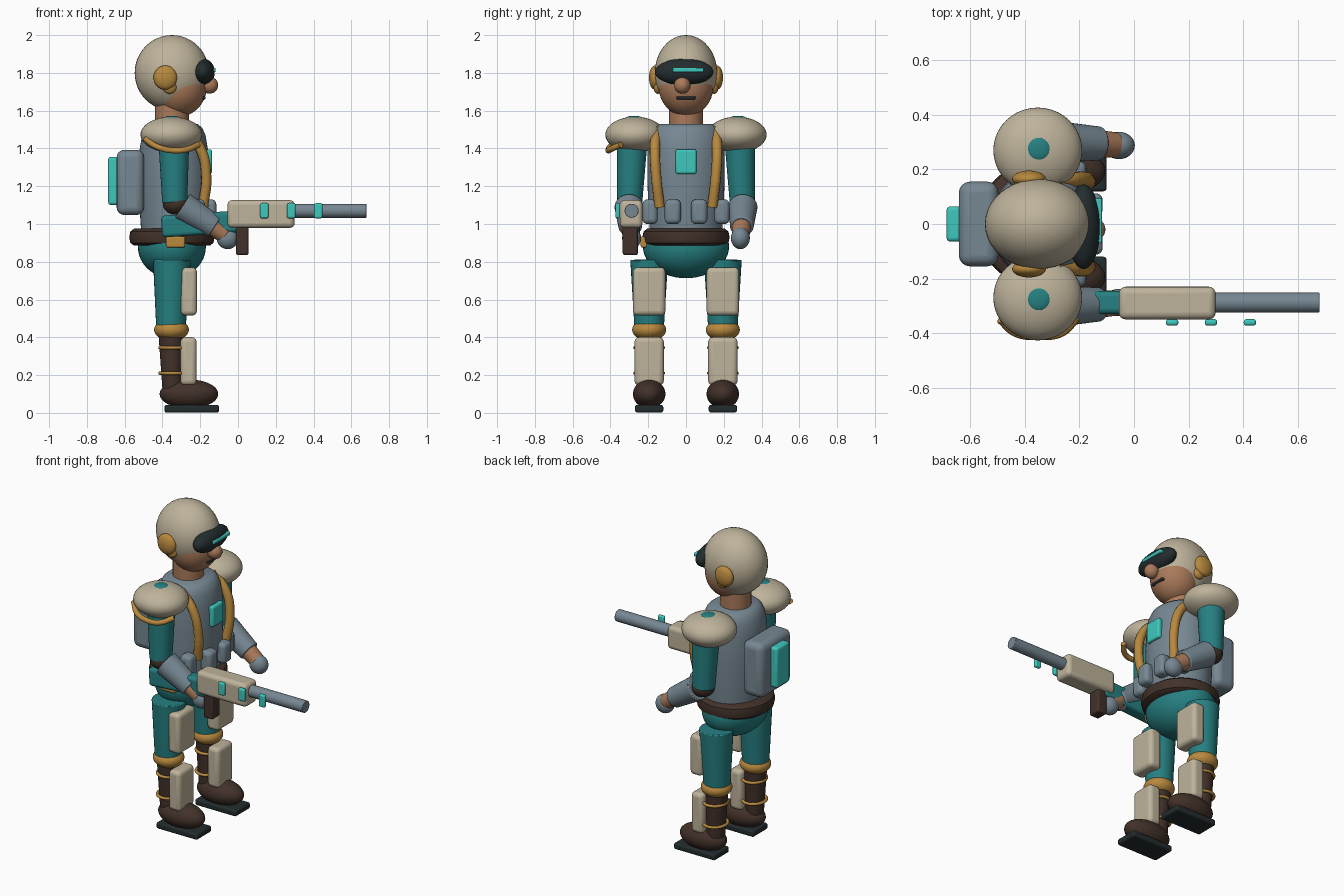
import bpy, math
from mathutils import Vector

if "Cube" in bpy.data.objects:
    bpy.data.objects.remove(bpy.data.objects["Cube"])


def mat(name, r, g, b):
    m = bpy.data.materials.new(name)
    m.diffuse_color = [((c / 255 + 0.055) / 1.055) ** 2.4 for c in (r, g, b)] + [1]
    m.use_nodes = True
    m.node_tree.nodes["Principled BSDF"].inputs["Base Color"].default_value = m.diffuse_color
    return m


BEIGE = mat("beige armour", 190, 179, 155)
TEAL = mat("teal cloth", 38, 128, 130)
GREY = mat("blue grey", 118, 135, 146)
GOLD = mat("ochre", 184, 137, 62)
BROWN = mat("dark brown leather", 66, 49, 41)
DARK = mat("near black", 35, 44, 46)
GLOW = mat("bright turquoise", 62, 200, 190)
SKIN = mat("skin", 170, 122, 90)


def finish(name, m, angle=40):
    o = bpy.context.object
    o.name = name
    o.data.materials.append(m)
    bpy.ops.object.shade_smooth_by_angle(angle=math.radians(angle))
    return o


def ball(name, m, loc, rad, rot=(0, 0, 0)):
    bpy.ops.mesh.primitive_uv_sphere_add(segments=40, ring_count=24, location=loc, rotation=rot)
    bpy.context.object.scale = rad
    bpy.ops.object.transform_apply(location=False, rotation=False)
    return finish(name, m)


def box(name, m, loc, size, bevel=0.02, rot=(0, 0, 0)):
    bpy.ops.mesh.primitive_cube_add(size=1, location=loc, rotation=rot)
    o = bpy.context.object
    o.scale = size
    bpy.ops.object.transform_apply(location=False, rotation=False)
    b = o.modifiers.new("bevel", 'BEVEL')
    b.width, b.segments = min(bevel, min(size) * 0.48), 4
    return finish(name, m)


def cone(name, m, a, b, r1, r2, bevel=0.006):
    """Tapered cylinder from point a to point b."""
    a, b = Vector(a), Vector(b)
    bpy.ops.mesh.primitive_cone_add(vertices=32, radius1=r1, radius2=r2, depth=(b - a).length,
                                    location=(a + b) / 2)
    o = bpy.context.object
    o.rotation_euler = (b - a).to_track_quat('Z', 'Y').to_euler()
    v = o.modifiers.new("bevel", 'BEVEL')
    v.width, v.segments, v.limit_method = bevel, 2, 'ANGLE'
    return finish(name, m)


def ring(name, m, loc, r, minor, scale=(1, 1, 1)):
    bpy.ops.mesh.primitive_torus_add(major_segments=40, minor_segments=12, major_radius=r,
                                     minor_radius=minor, location=loc)
    bpy.context.object.scale = scale
    return finish(name, m, 80)


def lathe(name, m, cx, rows):
    """Stack of elliptical sections given as (z, rx, ry)."""
    n = 48
    verts = [(cx + rx * math.cos(2 * math.pi * i / n), ry * math.sin(2 * math.pi * i / n), z)
             for z, rx, ry in rows for i in range(n)]
    faces = [(k * n + i, k * n + (i + 1) % n, (k + 1) * n + (i + 1) % n, (k + 1) * n + i)
             for k in range(len(rows) - 1) for i in range(n)]
    faces += [tuple(range(n))[::-1], tuple(range((len(rows) - 1) * n, len(rows) * n))]
    me = bpy.data.meshes.new(name)
    me.from_pydata(verts, [], faces)
    o = bpy.data.objects.new(name, me)
    bpy.context.collection.objects.link(o)
    bpy.ops.object.select_all(action='DESELECT')
    o.select_set(True)
    bpy.context.view_layer.objects.active = o
    return finish(name, m)


def tube(name, m, pts, r):
    cu = bpy.data.curves.new(name, 'CURVE')
    cu.dimensions, cu.bevel_depth, cu.bevel_resolution = '3D', r, 4
    cu.use_fill_caps = True
    s = cu.splines.new('BEZIER')
    s.bezier_points.add(len(pts) - 1)
    for p, q in zip(s.bezier_points, pts):
        p.co = q
        p.handle_left_type = p.handle_right_type = 'AUTO'
    cu.materials.append(m)
    o = bpy.data.objects.new(name, cu)
    bpy.context.collection.objects.link(o)


# Head
ball("helmet", BEIGE, (-0.35, 0, 1.80), (0.197, 0.165, 0.2))
ball("face", SKIN, (-0.31, 0, 1.73), (0.145, 0.145, 0.16))
cone("neck", SKIN, (-0.35, 0, 1.48), (-0.35, 0, 1.64), 0.09, 0.09)
ball("goggles", DARK, (-0.185, -0.01, 1.805), (0.062, 0.155, 0.07))
box("goggle_strip", GLOW, (-0.133, 0.012, 1.815), (0.03, 0.165, 0.022), 0.006)
ball("nose", SKIN, (-0.15, -0.02, 1.735), (0.045, 0.043, 0.045))
box("mouth", DARK, (-0.182, 0, 1.668), (0.02, 0.1, 0.016), 0.005)

# Torso, belt and hips
lathe("torso", GREY, -0.34, [(0.92, 0.17, 0.19), (1.1, 0.182, 0.2), (1.25, 0.187, 0.205),
                             (1.4, 0.18, 0.205), (1.47, 0.168, 0.195), (1.51, 0.15, 0.175),
                             (1.53, 0.125, 0.145)])
lathe("belt", BROWN, -0.35, [(0.885, 0.2, 0.205), (0.9, 0.22, 0.225), (0.93, 0.226, 0.231),
                             (0.96, 0.22, 0.225), (0.975, 0.2, 0.205)])
ball("hips", TEAL, (-0.35, 0, 0.88), (0.18, 0.228, 0.167))
box("hip_clasp", GOLD, (-0.33, -0.22, 0.905), (0.1, 0.04, 0.06), 0.01)
box("chest_panel", GLOW, (-0.155, 0, 1.33), (0.035, 0.11, 0.13), 0.012)

# Backpack
box("backpack", GREY, (-0.57, 0, 1.22), (0.145, 0.31, 0.345), 0.04)
box("backpack_light", GLOW, (-0.66, 0, 1.228), (0.055, 0.13, 0.255), 0.015)

for s, side in ((-1, "right"), (1, "left")):
    # Ear covers
    ball(side + "_ear_cover", GOLD, (-0.385, s * 0.165, 1.775), (0.062, 0.031, 0.064))
    ball(side + "_ear_tab", GOLD, (-0.362, s * 0.15, 1.725), (0.036, 0.022, 0.036))

    # Chest straps and belt pouches
    tube(side + "_chest_strap", GOLD, [(-0.29, s * 0.155, 1.50), (-0.20, s * 0.165, 1.40),
                                       (-0.168, s * 0.158, 1.25), (-0.185, s * 0.14, 1.09)], 0.027)
    box(side + "_inner_pouch", GREY, (-0.155, s * 0.07, 1.065), (0.08, 0.085, 0.13), 0.025)
    box(side + "_outer_pouch", GREY, (-0.215, s * 0.19, 1.065), (0.08, 0.08, 0.13), 0.025)

    # Shoulder armour
    ball(side + "_shoulder", BEIGE, (-0.353, s * 0.27, 1.473), (0.163, 0.157, 0.095))
    ball(side + "_shoulder_dot", TEAL, (-0.35, s * 0.275, 1.56), (0.043, 0.043, 0.013))

    # Arm
    cone(side + "_upper_arm", TEAL, (-0.34, s * 0.285, 1.45), (-0.335, s * 0.298, 1.11), 0.082, 0.066)
    ball(side + "_elbow", BROWN, (-0.33, s * 0.298, 1.105), (0.068, 0.068, 0.055))
    cone(side + "_forearm", GREY, (-0.295, s * 0.302, 1.095), (-0.125, s * 0.295, 0.985), 0.077, 0.062)
    cone(side + "_wrist", SKIN, (-0.15, s * 0.295, 1.0), (-0.065, s * 0.29, 0.94), 0.052, 0.046)
    ball(side + "_hand", GREY, (-0.055, s * 0.288, 0.925), (0.058, 0.05, 0.058))

    # Leg
    y = s * 0.195
    cone(side + "_thigh", TEAL, (-0.355, y, 0.45), (-0.35, y, 0.81), 0.078, 0.1)
    ball(side + "_knee", GOLD, (-0.352, y, 0.44), (0.092, 0.09, 0.058))
    cone(side + "_shin", BROWN, (-0.345, y, 0.08), (-0.355, y, 0.42), 0.052, 0.066)
    for z in (0.21, 0.345):
        ring(side + "_shin_ring", GOLD, (-0.345, y, z), 0.068, 0.009, (1, 1.1, 1))
    box(side + "_thigh_pad", BEIGE, (-0.26, y, 0.643), (0.085, 0.172, 0.255), 0.025)
    box(side + "_shin_pad", BEIGE, (-0.262, y, 0.273), (0.085, 0.155, 0.255), 0.025)
    ball(side + "_boot", BROWN, (-0.26, y, 0.1), (0.155, 0.086, 0.077))
    box(side + "_sole", DARK, (-0.245, y, 0.022), (0.29, 0.15, 0.04), 0.012)

# Cord under the right shoulder
tube("shoulder_cord", GOLD, [(-0.49, -0.35, 1.45), (-0.43, -0.4, 1.41), (-0.35, -0.41, 1.39),
                             (-0.27, -0.40, 1.395), (-0.21, -0.345, 1.42)], 0.016)

# Rifle
box("rifle_body", BEIGE, (0.122, -0.29, 1.053), (0.355, 0.12, 0.147), 0.025)
cone("rifle_barrel", GREY, (0.28, -0.288, 1.07), (0.68, -0.288, 1.07), 0.037, 0.037, 0.003)
box("rifle_stock", TEAL, (-0.2, -0.288, 1.0), (0.41, 0.085, 0.115), 0.02, (0, math.radians(-4), 0))
box("rifle_grip", BROWN, (0.022, -0.295, 0.92), (0.067, 0.08, 0.17), 0.012)
for x in (0.14, 0.282, 0.425):
    box("rifle_light", GLOW, (x, -0.361, 1.07), (0.045, 0.024, 0.08), 0.01)
